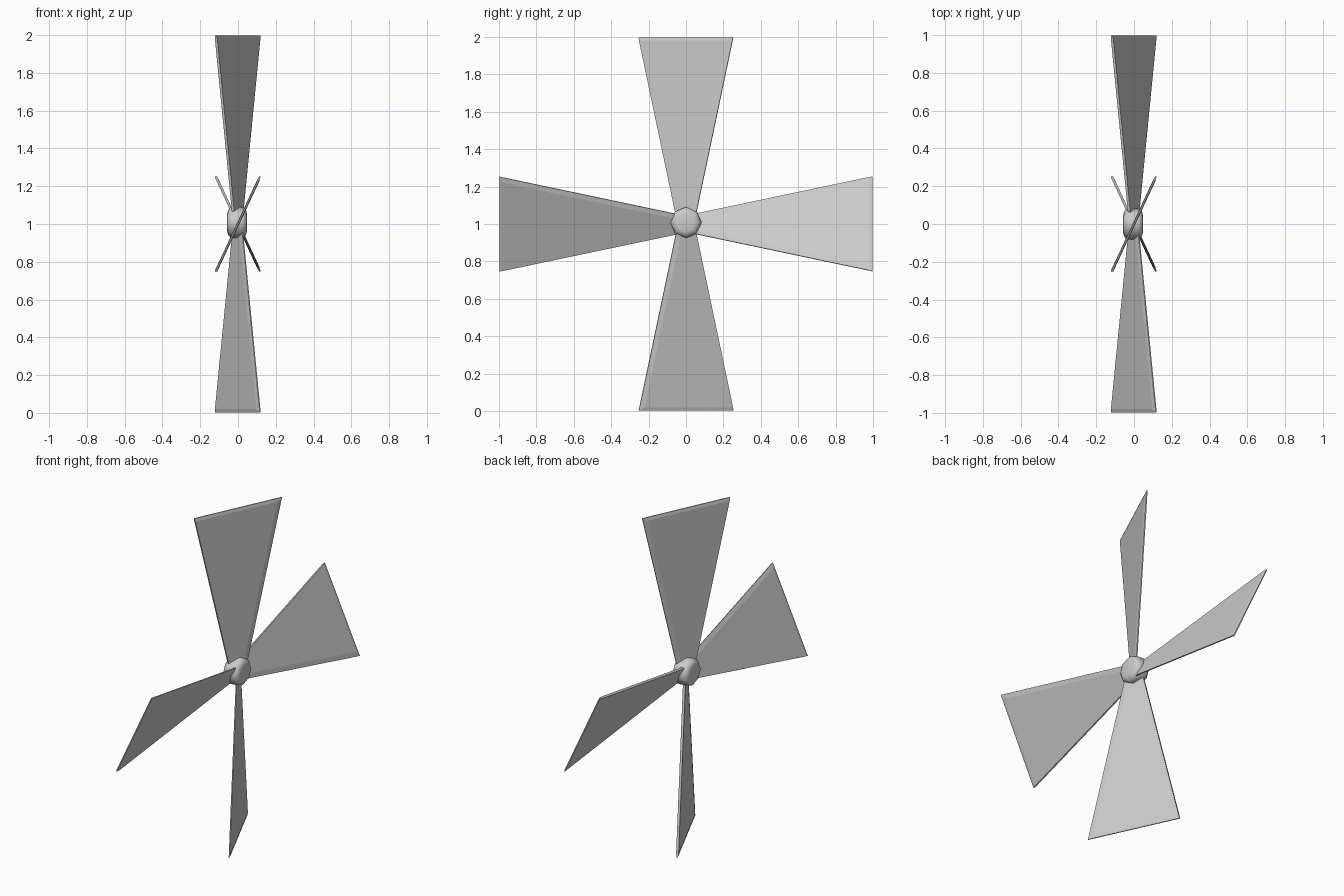
import bpy
import bmesh
import math
from mathutils import Matrix, Vector

cube = bpy.data.objects.get("Cube")
if cube:
    bpy.data.objects.remove(cube, do_unlink=True)

CENTRE = Vector((0, 0, 1))
PITCH = math.radians(25)

grey = bpy.data.materials.new("light_grey_metal")
grey.use_nodes = True
grey.diffuse_color = (0.6, 0.6, 0.6, 1)
grey.node_tree.nodes["Principled BSDF"].inputs["Base Color"].default_value = (0.6, 0.6, 0.6, 1)


def finish(name, bm):
    bmesh.ops.recalc_face_normals(bm, faces=bm.faces)
    mesh = bpy.data.meshes.new(name)
    bm.to_mesh(mesh)
    bm.free()
    mesh.materials.append(grey)
    obj = bpy.data.objects.new(name, mesh)
    bpy.context.collection.objects.link(obj)
    return obj


def add_blade(name, turn):
    """Tapered plate, knife-edged along the leading side and the tip."""
    root, tip, chamfer = 0.02, 0.998, 0.027
    half = lambda r: 0.047 + 0.232 * r
    flat_tip = tip - 0.018
    rim = [(-half(root), root), (half(root), root), (half(tip), tip), (-half(tip), tip)]
    flat = [(-half(root), root), (half(root) - chamfer, root),
            (half(flat_tip) - chamfer, flat_tip), (-half(flat_tip), flat_tip)]
    # Four stacked outlines: face, edge, edge, face
    layers = [(flat, -0.007), (rim, -0.003), (rim, 0.003), (flat, 0.007)]
    bm = bmesh.new()
    rings = [[bm.verts.new((x, y, z)) for y, z in outline] for outline, x in layers]
    bm.faces.new(rings[0])
    bm.faces.new(rings[-1])
    for low, high in zip(rings, rings[1:]):
        for i in range(4):
            j = (i + 1) % 4
            bm.faces.new((low[i], low[j], high[j], high[i]))
    # Pitch about the span, then swing round the hub axis
    bm.transform(Matrix.Translation(CENTRE) @ Matrix.Rotation(turn, 4, "X")
                 @ Matrix.Rotation(-PITCH, 4, "Z"))
    return finish(name, bm)


for i, place in enumerate(("top", "front", "bottom", "back")):
    add_blade(place + "_blade", i * math.pi / 2)

# Hub: eight-sided drum with rounded rims
bm = bmesh.new()
bmesh.ops.create_cone(bm, cap_ends=True, segments=8, radius1=0.083, radius2=0.083, depth=0.104)
rims = [e for e in bm.edges if abs(e.verts[0].co.z - e.verts[1].co.z) < 0.001]
bmesh.ops.bevel(bm, geom=rims, offset=0.032, segments=3, profile=0.5, affect="EDGES")
bm.transform(Matrix.Translation(CENTRE + Vector((-0.005, 0, 0.008)))
             @ Matrix.Rotation(math.pi / 2, 4, "Y"))
for face in bm.faces:
    face.smooth = True
finish("hub", bm)
